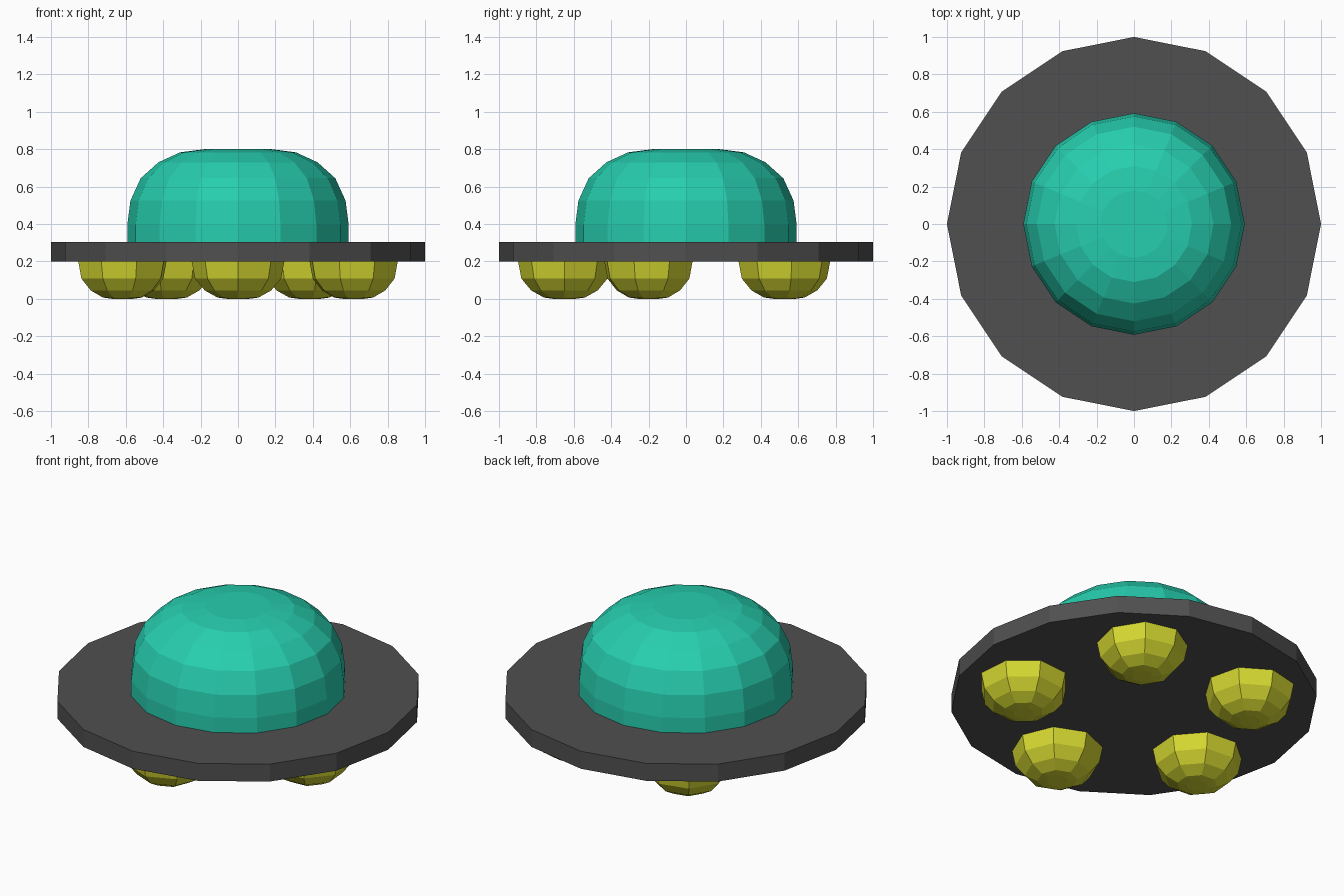
import bpy, bmesh
from math import sin, cos, pi, radians

if "Cube" in bpy.data.objects:
    bpy.data.objects.remove(bpy.data.objects["Cube"])


def material(name, rgb):
    mat = bpy.data.materials.new(name)
    mat.diffuse_color = (*rgb, 1)
    mat.use_nodes = True
    mat.node_tree.nodes["Principled BSDF"].inputs["Base Color"].default_value = mat.diffuse_color
    return mat


def lathe(name, profile, sides, mat, centre=(0, 0), turn=0.0):
    """Faceted solid of revolution from (radius, z) points, bottom to top."""
    bm = bmesh.new()
    rings = []
    for r, z in profile:
        rings.append([bm.verts.new((r * cos(turn + 2 * pi * i / sides),
                                    r * sin(turn + 2 * pi * i / sides), z))
                      for i in range(sides)])
    for low, high in zip(rings, rings[1:]):
        for i in range(sides):
            j = (i + 1) % sides
            bm.faces.new((low[i], low[j], high[j], high[i]))
    bm.faces.new(rings[0][::-1])
    bm.faces.new(rings[-1])
    mesh = bpy.data.meshes.new(name)
    bm.to_mesh(mesh)
    bm.free()
    mesh.materials.append(mat)
    obj = bpy.data.objects.new(name, mesh)
    obj.location = (centre[0], centre[1], 0)
    bpy.context.collection.objects.link(obj)
    return obj


teal = material("teal", (0.02, 0.62, 0.43))
yellow = material("yellow", (0.66, 0.68, 0.03))
dark = material("dark_grey", (0.08, 0.08, 0.08))

# Saucer disc
lathe("disc", [(1, 0.2), (1, 0.305)], 16, dark)

# Cabin dome sitting on the disc
lathe("dome", [(0.592, 0.29), (0.592, 0.395), (0.575, 0.525), (0.52, 0.645),
               (0.425, 0.73), (0.31, 0.783), (0.18, 0.8)], 16, teal)

# Five rounded feet in a ring under the disc
foot_profile = [(0.06, 0), (0.11, 0.007), (0.178, 0.045), (0.23, 0.108), (0.25, 0.21)]
for k in range(5):
    a = radians(-90 + 72 * k)
    lathe(f"foot_{k + 1}", foot_profile, 8, yellow,
          (0.65 * cos(a), 0.65 * sin(a)), a)
